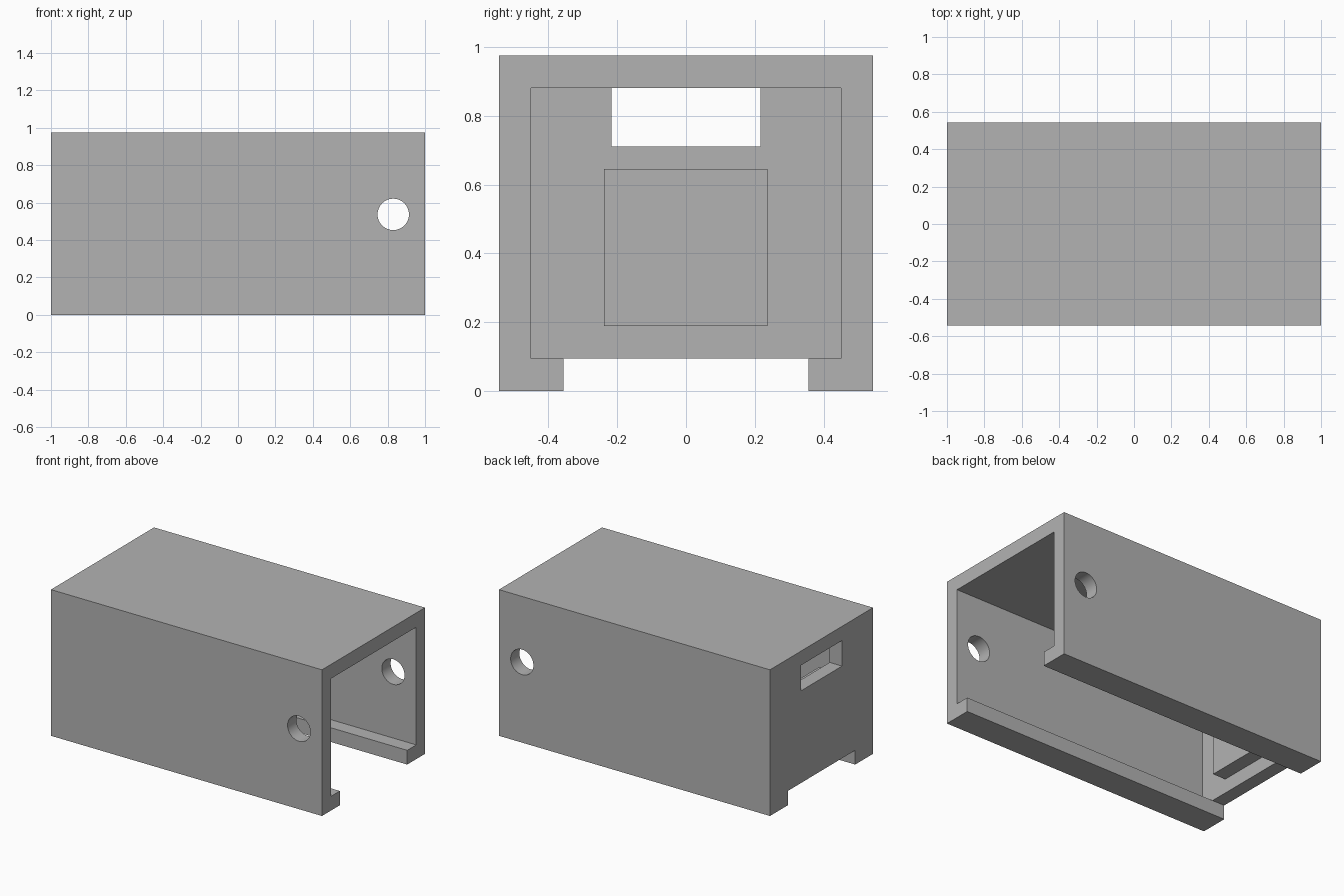
import bpy

cube = bpy.data.objects.get("Cube")
if cube:
    bpy.data.objects.remove(cube, do_unlink=True)

HALF_Y, HEIGHT = 0.543, 0.975
INNER_Y, INNER_X = 0.45, -0.909
FLOOR, CEILING = 0.095, 0.88

grey = bpy.data.materials.new("plain grey")
grey.use_nodes = True
grey.diffuse_color = (0.45, 0.45, 0.45, 1)
grey.node_tree.nodes["Principled BSDF"].inputs["Base Color"].default_value = grey.diffuse_color


def box(name, low, high):
    """Axis-aligned box between two corners."""
    bpy.ops.mesh.primitive_cube_add(size=1)
    ob = bpy.context.object
    ob.name = name
    ob.location = [(a + b) / 2 for a, b in zip(low, high)]
    ob.scale = [b - a for a, b in zip(low, high)]
    bpy.ops.object.transform_apply(location=True, rotation=False, scale=True)
    ob.data.materials.append(grey)
    return ob


def cut(target, cutter):
    """Subtract a hidden helper from the target."""
    mod = target.modifiers.new(cutter.name, "BOOLEAN")
    mod.operation = "DIFFERENCE"
    mod.solver = "EXACT"
    mod.object = cutter
    cutter.hide_render = True
    cutter.hide_set(True)
    cutter.display_type = "WIRE"


# Outer shell, open at one end and along the underside
housing = box("housing", (-1, -HALF_Y, 0), (1, HALF_Y, HEIGHT))
cut(housing, box("floor_gap_cutter", (-1.1, -0.355, -0.1), (1.1, 0.355, FLOOR)))
cut(housing, box("cavity_cutter", (INNER_X, -INNER_Y, FLOOR), (1.1, INNER_Y, CEILING)))

# Slot high in the closed end
cut(housing, box("slot_cutter", (-1.1, -0.216, 0.71), (-0.8, 0.216, CEILING)))

# Round hole through both side walls
bpy.ops.mesh.primitive_cylinder_add(vertices=48, radius=0.084, depth=1.4,
                                    location=(0.83, 0, 0.537), rotation=(1.570796, 0, 0))
hole = bpy.context.object
hole.name = "side_hole_cutter"
hole.data.materials.append(grey)
for face in hole.data.polygons:
    face.use_smooth = len(face.vertices) == 4
cut(housing, hole)

# Square block on the inside of the closed end
box("inner_block", (INNER_X, -0.238, 0.19), (-0.815, 0.237, 0.645))
